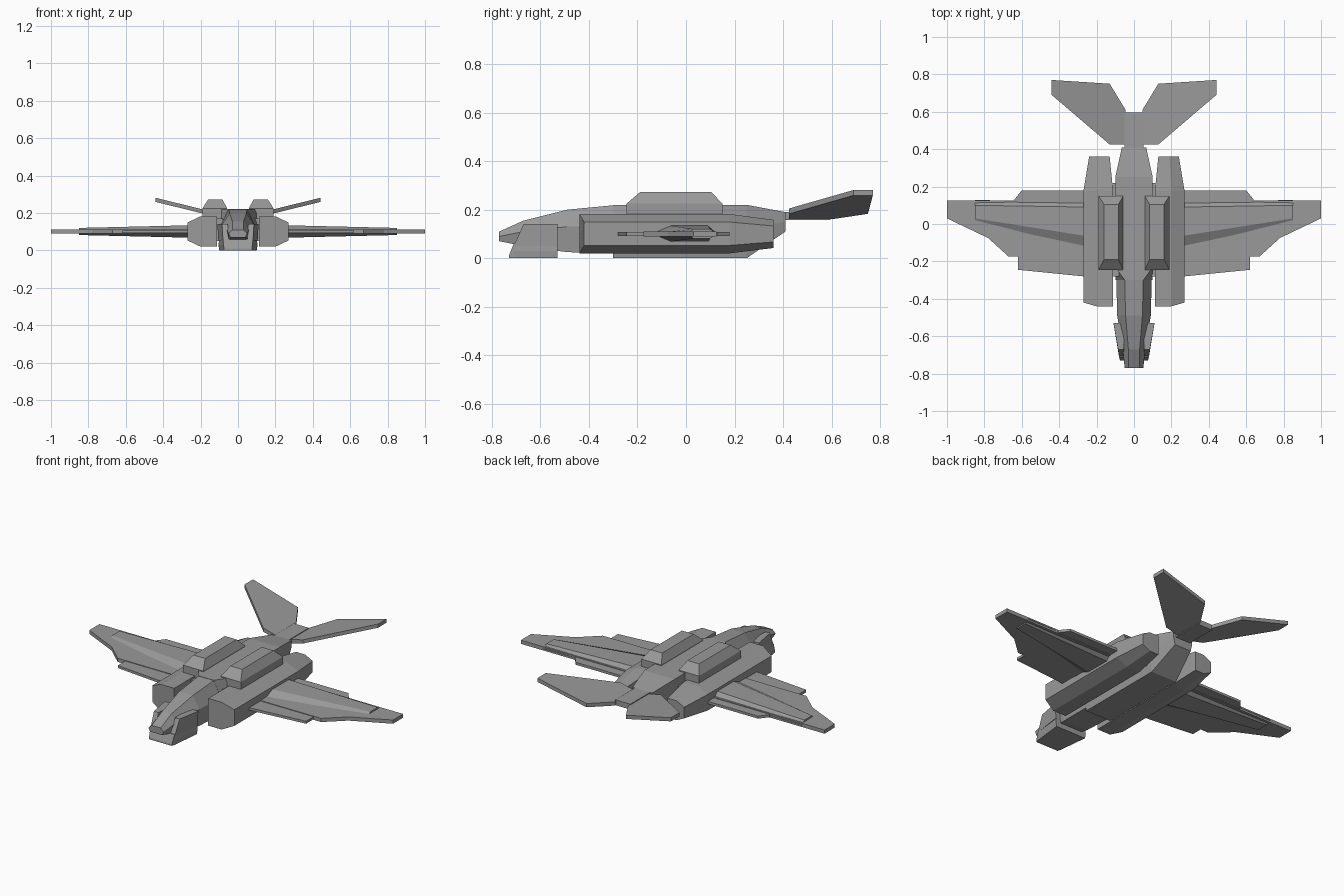
import bpy
import bmesh

default_cube = bpy.data.objects.get("Cube")
if default_cube:
    bpy.data.objects.remove(default_cube, do_unlink=True)

# Single hull colour
hull_grey = bpy.data.materials.new("hull grey")
hull_grey.use_nodes = True
colour = (0.32, 0.32, 0.32, 1)
hull_grey.diffuse_color = colour
hull_grey.node_tree.nodes["Principled BSDF"].inputs["Base Color"].default_value = colour


def loft(name, rings, mirrored=False):
    """Skin a closed solid through matching rings of points."""
    bm = bmesh.new()
    loops = [[bm.verts.new(point) for point in ring] for ring in rings]
    count = len(loops[0])
    for near, far in zip(loops, loops[1:]):
        for i in range(count):
            j = (i + 1) % count
            bm.faces.new((near[i], near[j], far[j], far[i]))
    bm.faces.new(loops[0])
    bm.faces.new(loops[-1])
    bmesh.ops.recalc_face_normals(bm, faces=bm.faces)
    mesh = bpy.data.meshes.new(name)
    bm.to_mesh(mesh)
    bm.free()
    mesh.materials.append(hull_grey)
    part = bpy.data.objects.new(name, mesh)
    bpy.context.scene.collection.objects.link(part)
    if mirrored:
        part.modifiers.new("Mirror", 'MIRROR').use_mirror_merge = False
    return part


def hull_ring(y, top, middle, bottom, low, mid, high):
    """Six-sided symmetric cross-section across the body."""
    right = [(bottom, y, low), (middle, y, mid), (top, y, high)]
    left = [(-x, depth, z) for x, depth, z in reversed(right)]
    return right + left


def plate(name, outline, height, thickness, rise=0.0):
    """Mirrored flat panel that climbs outward by the given slope."""
    def layer(offset):
        return [(x, y, height + rise * x + offset) for x, y in outline]
    return loft(name, [layer(-thickness / 2), layer(thickness / 2)], True)


def nacelle_ring(y, inner, shoulder, outer, low, high, chamfer, sweep=0.0):
    """Engine section: upright inside, chamfered outside."""
    return [
        (inner, y, low), (shoulder, y, low),
        (outer, y + sweep, low + chamfer),
        (outer, y + sweep, high - chamfer),
        (shoulder, y, high), (inner, y, high),
    ]


def box_ring(left, right, front, back, z):
    """Horizontal rectangle."""
    return [(left, front, z), (right, front, z),
            (right, back, z), (left, back, z)]


def ridge_ring(x, lead, crest, back, trail, half_depth):
    """Wing thickening section with a sharp leading edge."""
    centre = 0.101
    top, bottom = centre + half_depth, centre - half_depth
    return [
        (x, lead, centre), (x, crest, top), (x, back, top),
        (x, trail, centre), (x, back, bottom), (x, crest, bottom),
    ]


# Central body with tapering rear
loft("fuselage", [
    hull_ring(-0.30, 0.05, 0.1, 0.085, 0, 0.12, 0.22),
    hull_ring(-0.23, 0.1, 0.1, 0.085, 0, 0.12, 0.22),
    hull_ring(0.25, 0.1, 0.1, 0.085, 0, 0.12, 0.22),
    hull_ring(0.41, 0.065, 0.065, 0.055, 0.11, 0.15, 0.19),
])

# Cockpit and beak
loft("cockpit", [
    hull_ring(-0.77, 0.03, 0.05, 0.04, 0.07, 0.09, 0.11),
    hull_ring(-0.67, 0.03, 0.06, 0.05, 0.05, 0.11, 0.155),
    hull_ring(-0.49, 0.045, 0.09, 0.08, 0.025, 0.13, 0.2),
    hull_ring(-0.28, 0.05, 0.095, 0.085, 0.02, 0.13, 0.22),
])

# Chin block below the beak, with a cheek guard on each side
loft("chin", [
    hull_ring(-0.73, 0.075, 0.075, 0.075, 0, 0.005, 0.01),
    hull_ring(-0.71, 0.08, 0.08, 0.08, 0, 0.03, 0.06),
    hull_ring(-0.53, 0.1, 0.105, 0.1, 0, 0.03, 0.06),
])
loft("cheek_guard", [
    [(0.05, -0.71, 0.05), (0.08, -0.71, 0.05),
     (0.105, -0.53, 0.05), (0.05, -0.53, 0.05)],
    [(0.055, -0.67, 0.14), (0.085, -0.67, 0.14),
     (0.11, -0.53, 0.14), (0.05, -0.53, 0.14)],
], True)

# Side engines
loft("engine_nacelle", [
    nacelle_ring(-0.44, 0.112, 0.2, 0.27, 0.02, 0.182, 0.033, 0.02),
    nacelle_ring(0.18, 0.112, 0.2, 0.27, 0.02, 0.182, 0.033),
    nacelle_ring(0.36, 0.13, 0.19, 0.24, 0.042, 0.158, 0.025),
], True)
loft("nacelle_mount", [
    box_ring(0.08, 0.13, -0.28, 0.22, 0.05),
    box_ring(0.08, 0.13, -0.28, 0.22, 0.17),
], True)

# Bevelled pods on the back
loft("dorsal_pod", [
    box_ring(0.058, 0.19, -0.245, 0.15, 0.17),
    box_ring(0.058, 0.19, -0.245, 0.15, 0.225),
    box_ring(0.083, 0.16, -0.19, 0.105, 0.272),
], True)

# Wings: main panel, inner flap panel, thick spar
wing_height = 0.1
plate("wing", [
    (0.22, -0.175), (0.67, -0.175), (0.78, -0.075),
    (1, 0.03), (1, 0.125), (0.22, 0.125),
], wing_height, 0.022)
plate("wing_flap", [
    (0.22, -0.285), (0.62, -0.245), (0.62, -0.1), (0.64, 0.13),
    (0.6, 0.18), (0.22, 0.18),
], wing_height, 0.015)
loft("wing_spar", [
    ridge_ring(0.22, -0.15, -0.07, 0.09, 0.12, 0.034),
    ridge_ring(0.85, 0.01, 0.03, 0.1, 0.128, 0.019),
], True)

# Tail boom and raised fins
loft("tail_boom", [
    box_ring(-0.05, 0.05, 0.38, 0.595, 0.158),
    box_ring(-0.05, 0.05, 0.38, 0.595, 0.19),
])
plate("tail_fin", [
    (0.045, 0.425), (0.13, 0.425), (0.44, 0.69), (0.44, 0.77),
    (0.13, 0.75), (0.045, 0.61),
], 0.162, 0.022, rise=0.245)
